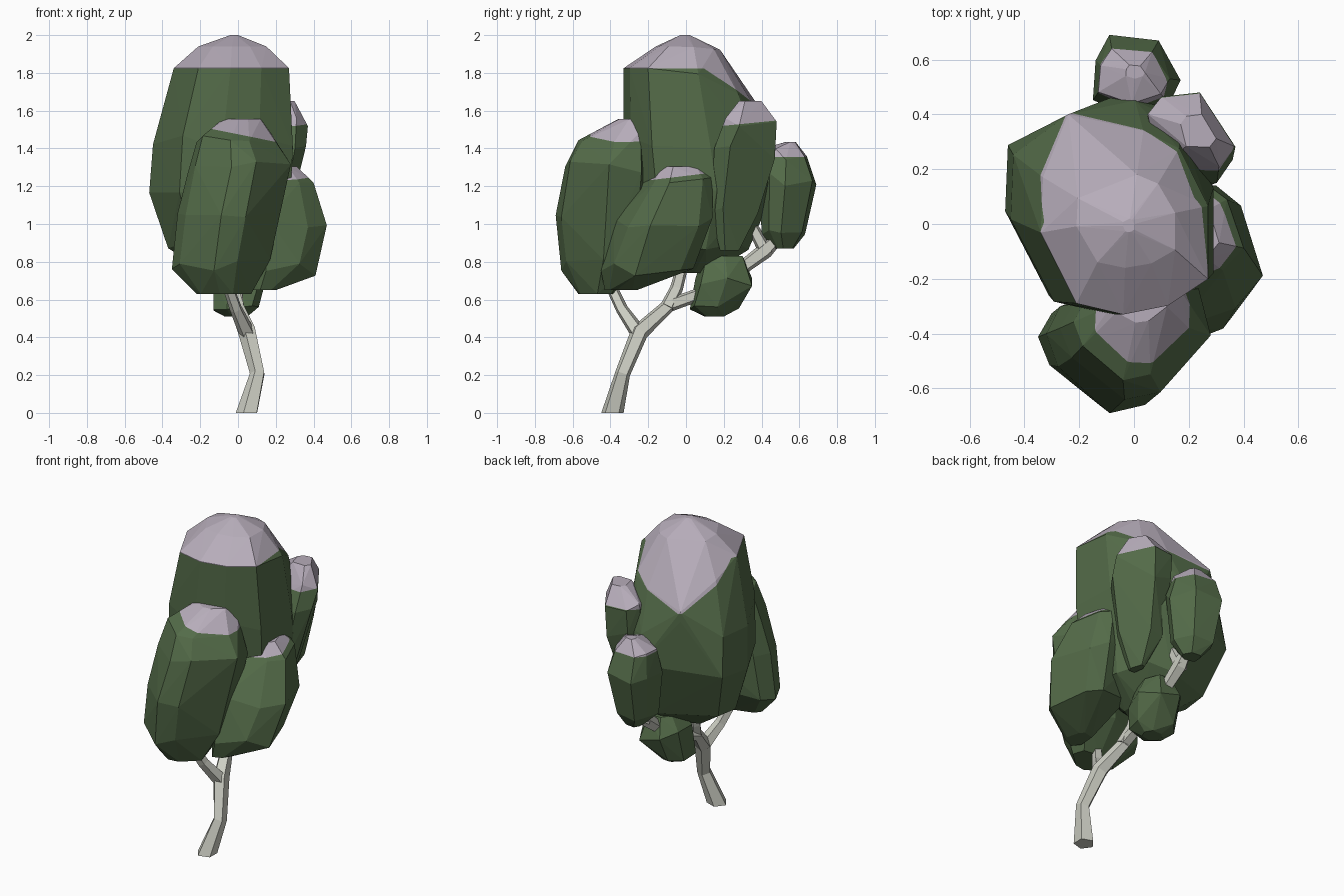
import bpy, bmesh, math, random
from mathutils import Vector

random.seed(7)


def material(name, rgb):
    m = bpy.data.materials.new(name)
    m.diffuse_color = (*rgb, 1)
    return m


GREEN = material("leaf green", (0.088, 0.148, 0.066))
LILAC = material("pale lilac", (0.47, 0.415, 0.49))
BARK = material("pale bark", (0.61, 0.62, 0.55))


def finish(bm, name, mats):
    bmesh.ops.recalc_face_normals(bm, faces=bm.faces)
    me = bpy.data.meshes.new(name)
    bm.to_mesh(me)
    bm.free()
    for m in mats:
        me.materials.append(m)
    bpy.context.collection.objects.link(bpy.data.objects.new(name, me))


def foliage(name, outline, rings, caps=()):
    """Faceted clump: hull of a top-view outline fitted to rings (z, x0, x1, y0, y1, back drop).
    Faces above any cap plane z = h + sx*x + sy*y become lilac."""
    bm = bmesh.new()
    xs, ys = [p[0] for p in outline], [p[1] for p in outline]
    for i, (z, x0, x1, y0, y1, drop) in enumerate(rings):
        for px, py in outline:
            u = (px - min(xs)) / (max(xs) - min(xs))
            v = (py - min(ys)) / (max(ys) - min(ys))
            y = y0 + v * (y1 - y0)
            zz = z - drop * max(0, y - (y0 + y1) / 2)
            if 0 < i < len(rings) - 1:
                zz += random.uniform(-0.04, 0.04) * (drop == 0)
            bm.verts.new((x0 + u * (x1 - x0), y, zz))
    bmesh.ops.remove_doubles(bm, verts=bm.verts[:], dist=0.004)
    res = bmesh.ops.convex_hull(bm, input=bm.verts[:])
    junk = {v for v in res["geom_interior"] + res["geom_unused"]
            if isinstance(v, bmesh.types.BMVert)}
    bmesh.ops.delete(bm, geom=list(junk), context="VERTS")
    for h, sx, sy in caps:
        bmesh.ops.bisect_plane(bm, geom=bm.verts[:] + bm.edges[:] + bm.faces[:], dist=0.003,
                               plane_co=(0, 0, h), plane_no=(-sx, -sy, 1))
    for f in bm.faces:
        c = f.calc_center_median()
        f.material_index = int(any(c.z > h + sx * c.x + sy * c.y for h, sx, sy in caps))
    finish(bm, name, [GREEN, LILAC])


def limb(name, path, sides=5):
    """Tapered, flat-sided tube along points (x, y, z, radius)."""
    bm = bmesh.new()
    pts = [Vector(p[:3]) for p in path]
    rows = []
    for i, p in enumerate(pts):
        t = (pts[min(i + 1, len(pts) - 1)] - pts[max(i - 1, 0)]).normalized()
        if p.z == 0:
            t = Vector((0, 0, 1))
        u = Vector((1, 0, 0))
        u = (u - t * u.dot(t)).normalized()
        w = t.cross(u)
        r = path[i][3]
        rows.append([bm.verts.new(p + r * (u * math.cos(a) + w * math.sin(a)))
                     for a in (math.tau * k / sides + 0.6 for k in range(sides))])
    for a, b in zip(rows, rows[1:]):
        for k in range(sides):
            j = (k + 1) % sides
            bm.faces.new((a[k], a[j], b[j], b[k]))
    bm.faces.new(rows[0][::-1])
    bm.faces.new(rows[-1])
    finish(bm, name, [BARK])


# Trunk and branches
limb("trunk", [(0.05, -0.39, 0, 0.062), (0.105, -0.335, 0.21, 0.042), (0.05, -0.245, 0.43, 0.05),
               (-0.01, -0.09, 0.57, 0.038), (0.0, 0.09, 0.635, 0.036), (0.0, 0.3, 0.77, 0.038),
               (0.0, 0.42, 0.86, 0.045), (0.01, 0.5, 0.94, 0.03)])
limb("front_branch", [(0.05, -0.25, 0.42, 0.045), (-0.01, -0.34, 0.55, 0.034), (-0.07, -0.42, 0.72, 0.03)])
limb("middle_branch", [(0.0, -0.1, 0.56, 0.04), (-0.03, -0.05, 0.66, 0.036), (-0.05, 0.0, 0.85, 0.03)])
limb("back_branch", [(0.0, 0.43, 0.84, 0.042), (0.0, 0.35, 0.99, 0.03)])

# Main crown, its cap sloping down to a point at the back
foliage("main_crown",
        [(-.46, .28), (-.47, .03), (-.31, -.29), (-.1, -.34), (.1, -.30), (.28, -.18), (.28, .15), (.15, .41), (-.01, .49)], [
    (0.74, -0.16, 0.04, -0.08, 0.13, 0),
    (0.90, -0.37, 0.22, -0.22, 0.33, 0),
    (1.20, -0.47, 0.28, -0.31, 0.49, 0),
    (1.43, -0.45, 0.29, -0.33, 0.45, 0),
    (1.575, -0.24, -0.24, 0.40, 0.40, 0),
    (1.825, -0.34, 0.27, -0.33, 0.34, 0.5),
    (1.94, -0.21, 0.15, -0.16, 0.18, 0.1),
    (2.0, -0.04, 0.0, -0.03, 0.02, 0)], caps=[(1.822, 0, 0), (1.86, 0.1, -0.62)])

# Front clump
foliage("front_clump",
        [(-.35, -.4), (-.3, -.52), (-.08, -.69), (.07, -.66), (.28, -.43), (.23, -.24), (0, -.2), (-.29, -.3)], [
    (0.63, -0.22, 0.07, -0.57, -0.38, 0),
    (0.79, -0.35, 0.17, -0.66, -0.24, 0),
    (1.04, -0.32, 0.22, -0.69, -0.20, 0),
    (1.29, -0.27, 0.28, -0.64, -0.20, 0),
    (1.47, -0.22, 0.20, -0.57, -0.21, 0),
    (1.555, -0.08, 0.12, -0.36, -0.25, 0)], caps=[(1.475, -0.2, 0)])

# Right clump, leaning to the back as it rises
foliage("right_clump",
        [(.16, -.42), (.37, -.34), (.47, -.21), (.39, .07), (.3, .15), (.05, .1), (.02, -.25)], [
    (0.65, 0.08, 0.20, -0.43, -0.26, 0),
    (0.76, 0.03, 0.41, -0.45, 0.04, 0),
    (1.00, 0.02, 0.47, -0.38, 0.14, 0),
    (1.24, 0.06, 0.40, -0.22, 0.14, 0),
    (1.305, 0.10, 0.31, -0.16, 0.09, 0)], caps=[(1.255, 0, 0.12)])

# Back right clump
foliage("back_right_clump",
        [(.05, .38), (.10, .46), (.24, .48), (.37, .23), (.31, .14), (.1, .15)], [
    (0.86, 0.14, 0.20, 0.18, 0.28, 0),
    (1.05, 0.06, 0.28, 0.13, 0.38, 0),
    (1.38, 0.05, 0.36, 0.15, 0.47, 0),
    (1.55, 0.05, 0.37, 0.21, 0.48, 0),
    (1.65, 0.17, 0.30, 0.28, 0.40, 0)], caps=[(1.50, 0, 0.1)])

# Small back clump
foliage("back_clump",
        [(-.09, .69), (.09, .67), (.17, .53), (.13, .45), (0, .4), (-.15, .46), (-.14, .6)], [
    (0.87, -0.05, 0.06, 0.47, 0.57, 0),
    (0.98, -0.12, 0.12, 0.40, 0.63, 0),
    (1.24, -0.15, 0.17, 0.39, 0.69, 0),
    (1.37, -0.13, 0.13, 0.44, 0.64, 0),
    (1.435, -0.03, 0.04, 0.53, 0.58, 0)], caps=[(1.355, 0, 0)])

# Small low clump, all green
foliage("low_clump",
        [(-.13, .1), (-.05, .02), (.1, .05), (.14, .2), (.08, .34), (-.06, .34), (-.13, .25)], [
    (0.51, -0.07, 0.05, 0.10, 0.20, 0),
    (0.58, -0.13, 0.11, 0.02, 0.28, 0),
    (0.71, -0.13, 0.15, 0.05, 0.35, 0),
    (0.83, -0.07, 0.09, 0.09, 0.30, 0)])
